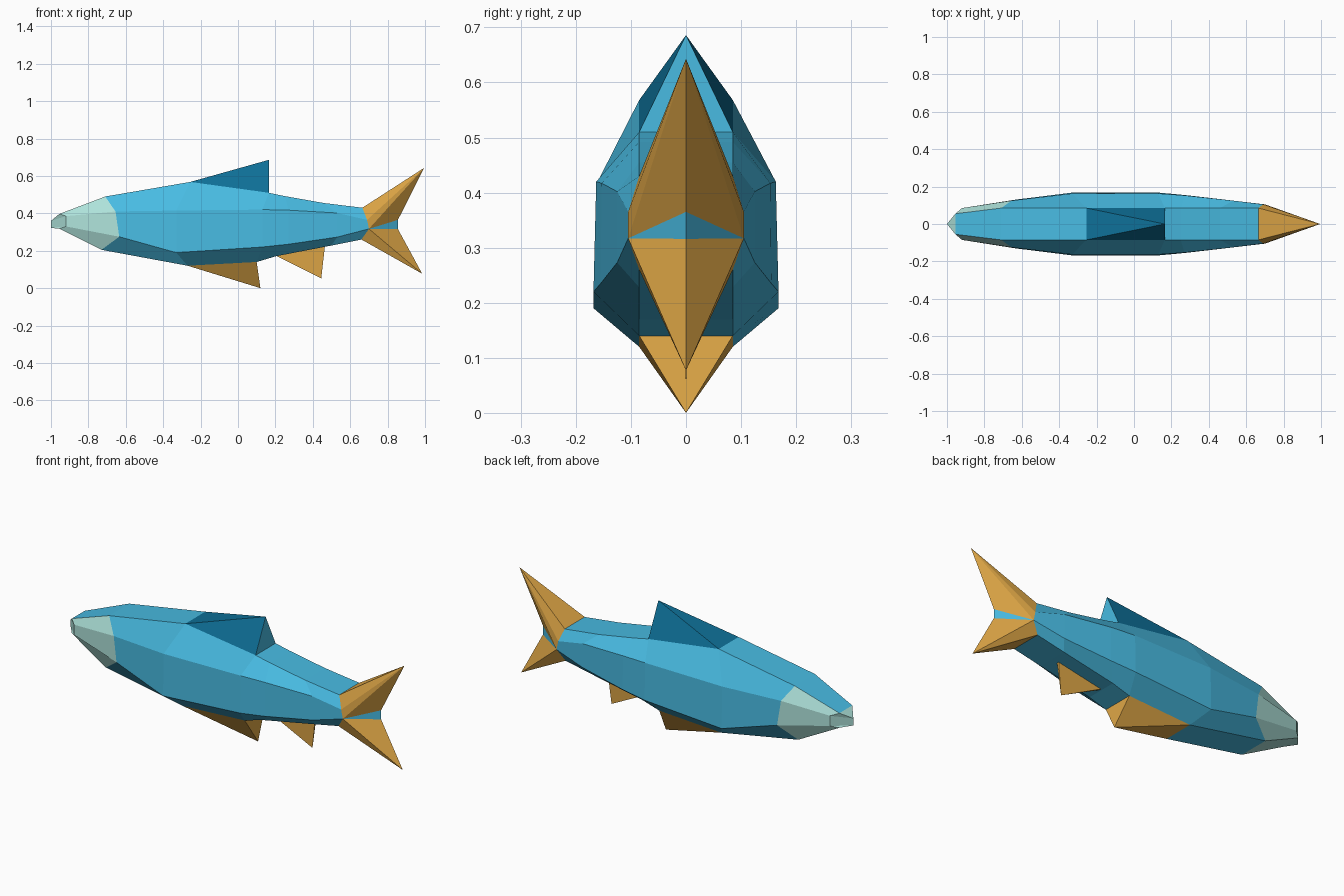
import bpy, bmesh

if "Cube" in bpy.data.objects:
    bpy.data.objects.remove(bpy.data.objects["Cube"])


def srgb(r, g, b):
    f = lambda c: c / 12.92 if c <= 0.04045 else ((c + 0.055) / 1.055) ** 2.4
    return [f(v / 255) for v in (r, g, b)] + [1.0]


def material(name, *rgb):
    m = bpy.data.materials.new(name)
    m.diffuse_color = srgb(*rgb)
    m.use_nodes = True
    m.node_tree.nodes["Principled BSDF"].inputs["Base Color"].default_value = m.diffuse_color
    return m


BLUE = material("sky_blue", 72, 187, 226)
PALE = material("pale_mint", 174, 226, 218)
NAVY = material("deep_blue", 14, 112, 152)
TAN = material("golden_tan", 222, 166, 70)


def build(name, verts, faces, mats):
    """faces: list of (vertex indices, material index); flat shaded."""
    bm = bmesh.new()
    vs = [bm.verts.new(v) for v in verts]
    for idx, mat in faces:
        bm.faces.new([vs[i] for i in idx]).material_index = mat
    bmesh.ops.recalc_face_normals(bm, faces=bm.faces)
    me = bpy.data.meshes.new(name)
    bm.to_mesh(me)
    bm.free()
    for m in mats:
        me.materials.append(m)
    ob = bpy.data.objects.new(name, me)
    bpy.context.collection.objects.link(ob)
    return ob


def ring(half):
    """Mirror four side points (top to bottom) into an eight-point loop."""
    return half + [(x, -y, z) for x, y, z in reversed(half)]


# Half cross-sections from head to tail: back, shoulder, flank, belly
SECTIONS = [
    [(-.955, .055, .397), (-.92, .085, .385), (-.92, .085, .33), (-.955, .055, .318)],
    [(-.71, .085, .49), (-.655, .125, .41), (-.635, .13, .275), (-.73, .085, .205)],
    [(-.255, .085, .568), (-.33, .163, .415), (-.33, .168, .19), (-.27, .085, .12)],
    [(.165, .085, .51), (.13, .163, .42), (.13, .168, .22), (.10, .085, .14)],
    [(.25, .085, .492), (.27, .153, .417), (.27, .155, .235), (.20, .085, .17)],
    [(.46, .085, .455), (.53, .125, .402), (.53, .125, .273), (.50, .085, .228)],
    [(.665, .085, .43), (.69, .105, .365), (.70, .105, .317), (.66, .085, .26)],
]

# Body: lofted sections; the head is pale except for the blue back strip
verts, faces = [], []
for s in SECTIONS:
    verts += ring(s)
for r in range(len(SECTIONS) - 1):
    for k in range(8):
        n = (k + 1) % 8
        a = r * 8
        pale = r == 0 and k != 7
        faces.append(((a + k, a + n, a + 8 + n, a + 8 + k), int(pale)))
# Nose: wedge closing on a short vertical edge
u = len(verts)
verts += [(-1, 0, .36), (-1, 0, .322)]
d = u + 1
for f in [(0, 7, u), (0, 1, u), (1, 2, d, u), (2, 3, d), (3, 4, d),
          (4, 5, d), (5, 6, u, d), (6, 7, u)]:
    faces.append((f, 1))
last = (len(SECTIONS) - 1) * 8
faces.append((tuple(range(last, last + 8)), 0))
build("body", verts, faces, [BLUE, PALE])


def tent_fin(name, front, back, tip, mats):
    """Fin with four base corners rising to one trailing tip; material 1 on the back."""
    (fx, fy, fz), (bx, by, bz) = front, back
    v = [(fx, -fy, fz), (fx, fy, fz), (bx, by, bz), (bx, -by, bz), tip]
    build(name, v, [((0, 1, 4), 0), ((1, 2, 4), 0), ((2, 3, 4), 1),
                    ((3, 0, 4), 0), ((0, 1, 2, 3), 0)], mats)


tent_fin("dorsal_fin", SECTIONS[2][0], SECTIONS[3][0], (.165, 0, .686), [NAVY, BLUE])
tent_fin("pelvic_fin", SECTIONS[2][3], SECTIONS[3][3], (.12, 0, 0), [TAN, TAN])
tent_fin("anal_fin", (.20, .006, .175), (.465, .006, .228), (.445, 0, .052), [TAN, TAN])

# Tail: two lobes grown from the last section, with a blue patch in the fork
tail = ring(SECTIONS[-1]) + [(.995, 0, .643), (.855, 0, .365),
                             (.855, 0, .316), (.985, 0, .077)]
TIP, FORK, NOTCH, LOW = 8, 9, 10, 11
tail_faces = [((0, 7, TIP), 0), ((3, 4, LOW), 0), (tuple(range(8)), 0)]
for top, shoulder, flank, belly in [(0, 1, 2, 3), (7, 6, 5, 4)]:
    tail_faces += [((top, shoulder, TIP), 0), ((shoulder, flank, TIP), 0),
                   ((flank, FORK, TIP), 0), ((flank, NOTCH, FORK), 1),
                   ((flank, LOW, NOTCH), 0), ((flank, belly, LOW), 0)]
build("tail_fin", tail, tail_faces, [TAN, BLUE])
